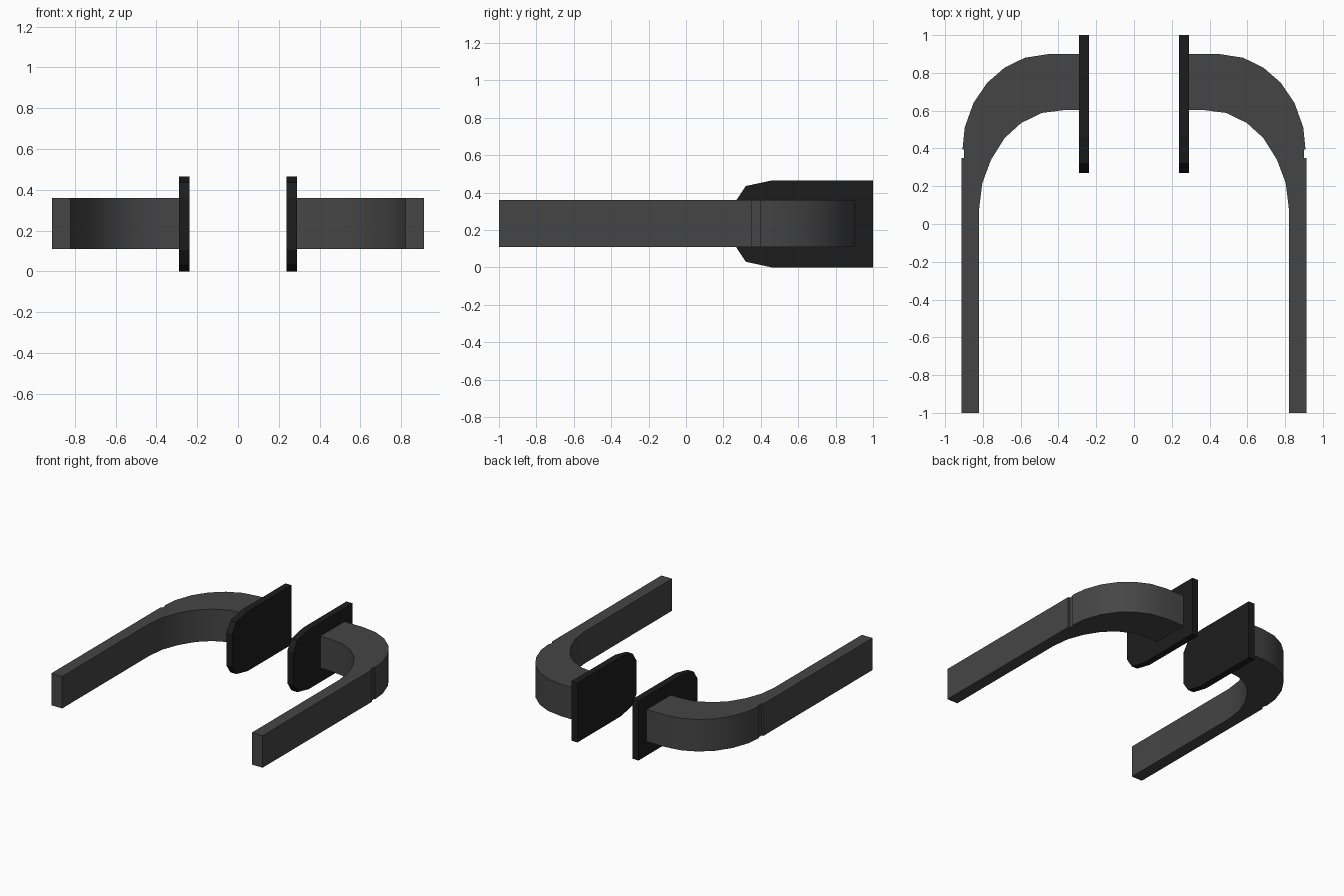
import bpy, bmesh
from mathutils import Vector

if "Cube" in bpy.data.objects:
    bpy.data.objects.remove(bpy.data.objects["Cube"])


def material(name, v):
    m = bpy.data.materials.new(name)
    m.diffuse_color = (v, v, v, 1)
    m.use_nodes = True
    m.node_tree.nodes["Principled BSDF"].inputs["Base Color"].default_value = m.diffuse_color
    return m


def prism(name, points, offset, mat, side, smooth=False):
    """Extrude a closed outline by offset, mirrored across x for side = -1."""
    bm = bmesh.new()
    face = bm.faces.new([bm.verts.new(p) for p in points])
    ext = bmesh.ops.extrude_face_region(bm, geom=[face], use_keep_orig=True)
    for v in ext["geom"]:
        if isinstance(v, bmesh.types.BMVert):
            v.co += Vector(offset)
    for v in bm.verts:
        v.co.x *= side
    bmesh.ops.recalc_face_normals(bm, faces=bm.faces)
    me = bpy.data.meshes.new(name)
    bm.to_mesh(me)
    bm.free()
    me.materials.append(mat)
    ob = bpy.data.objects.new(name, me)
    bpy.context.collection.objects.link(ob)
    if smooth:
        bpy.ops.object.select_all(action='DESELECT')
        ob.select_set(True)
        bpy.context.view_layer.objects.active = ob
        bpy.ops.object.shade_smooth_by_angle(angle=0.55)
    return ob


arm_mat = material("arm_grey", 0.06)
plate_mat = material("plate_black", 0.012)

# Arm outline seen from above: outer bend, small notch, straight bar, inner bend
arm = [(0.285, 0.9), (0.45, 0.9), (0.578, 0.88), (0.685, 0.828), (0.778, 0.747),
       (0.85, 0.64), (0.896, 0.512), (0.908, 0.395), (0.899, 0.395), (0.899, 0.35),
       (0.913, 0.35), (0.913, -1), (0.82, -1), (0.82, 0.08), (0.803, 0.217),
       (0.757, 0.34), (0.685, 0.455), (0.597, 0.535), (0.488, 0.588),
       (0.372, 0.603), (0.285, 0.603)]

# Plate outline seen from the side: square back, chamfered nose
plate = [(1, 0), (1, 0.465), (0.46, 0.465), (0.32, 0.435), (0.27, 0.36),
         (0.27, 0.105), (0.32, 0.03), (0.46, 0)]

for label, side in (("right", 1), ("left", -1)):
    prism(label + "_arm", [(x, y, 0.11) for x, y in arm], (0, 0, 0.25), arm_mat, side, True)
    prism(label + "_end_plate", [(0.238, y, z) for y, z in plate], (0.052, 0, 0), plate_mat, side)
